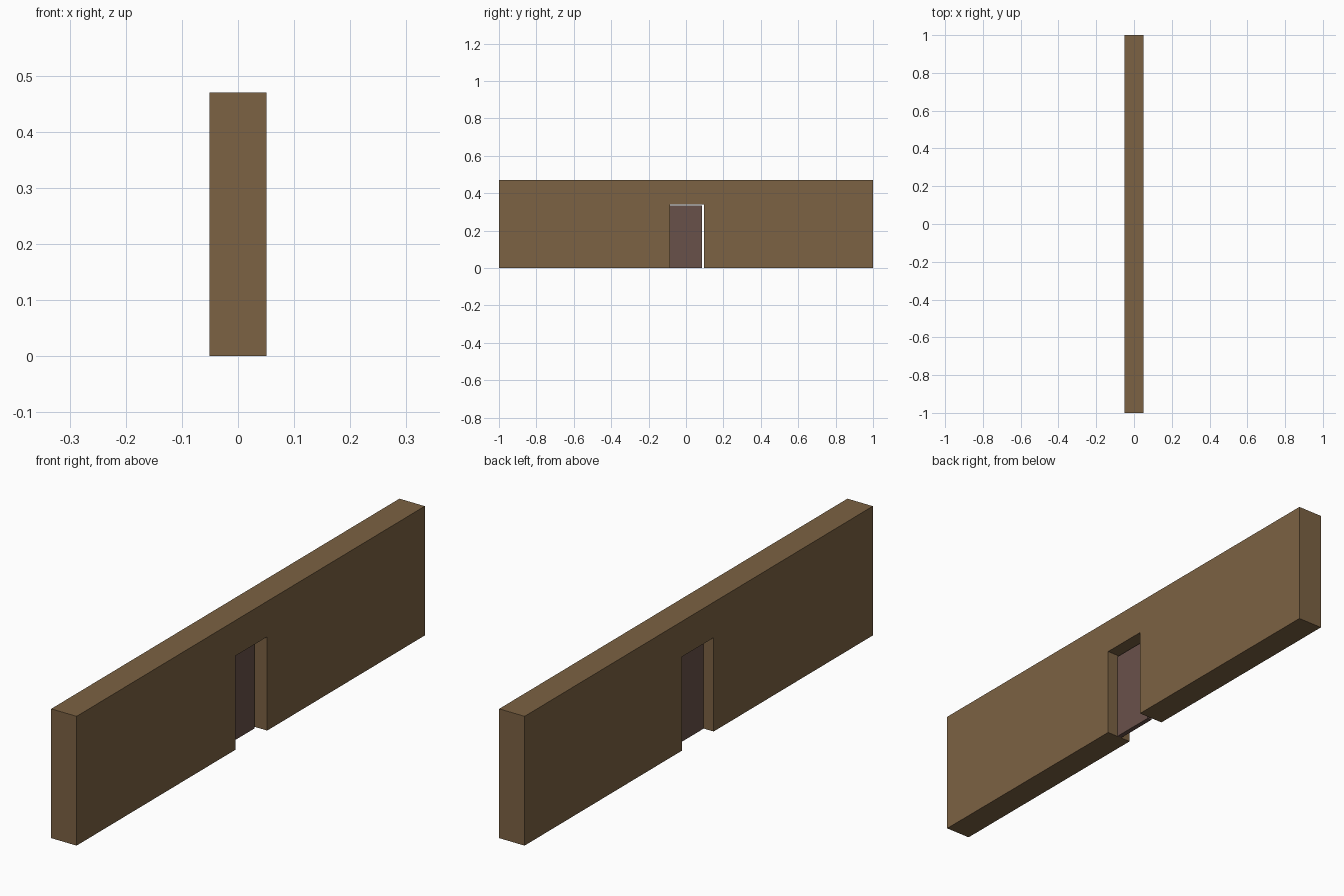
import bpy, bmesh

if "Cube" in bpy.data.objects:
    bpy.data.objects.remove(bpy.data.objects["Cube"])


def material(name, srgb):
    m = bpy.data.materials.new(name)
    lin = [((c / 255 + 0.055) / 1.055) ** 2.4 for c in srgb]
    m.diffuse_color = (*lin, 1)
    m.use_nodes = True
    m.node_tree.nodes["Principled BSDF"].inputs["Base Color"].default_value = m.diffuse_color
    return m


def finish(name, bm, mat):
    bmesh.ops.recalc_face_normals(bm, faces=bm.faces)
    me = bpy.data.meshes.new(name)
    bm.to_mesh(me)
    bm.free()
    me.materials.append(mat)
    ob = bpy.data.objects.new(name, me)
    bpy.context.collection.objects.link(ob)
    return ob


def extrude_profile(name, pts, x0, x1, mat):
    """Extrude a (y, z) outline along x."""
    bm = bmesh.new()
    face = bm.faces.new([bm.verts.new((x0, y, z)) for y, z in pts])
    ext = bmesh.ops.extrude_face_region(bm, geom=[face])
    verts = [g for g in ext["geom"] if isinstance(g, bmesh.types.BMVert)]
    bmesh.ops.translate(bm, verts=verts, vec=(x1 - x0, 0, 0))
    return finish(name, bm, mat)


brown = material("wall brown", (124, 98, 67))
plum = material("door plum brown", (105, 81, 74))

# Wall with a doorway notch open to the ground
H, HALF_T = 0.47, 0.051
L, R, TOP = -0.086, 0.095, 0.341
extrude_profile("wall", [(-1, 0), (L, 0), (L, TOP), (R, TOP), (R, 0),
                         (1, 0), (1, H), (-1, H)], -HALF_T, HALF_T, brown)

# Thin door leaf, hinged on the left with a small gap at right and top
extrude_profile("door", [(L, 0), (0.086, 0), (0.086, 0.335), (L, 0.335)],
                -0.011, 0.007, plum)
